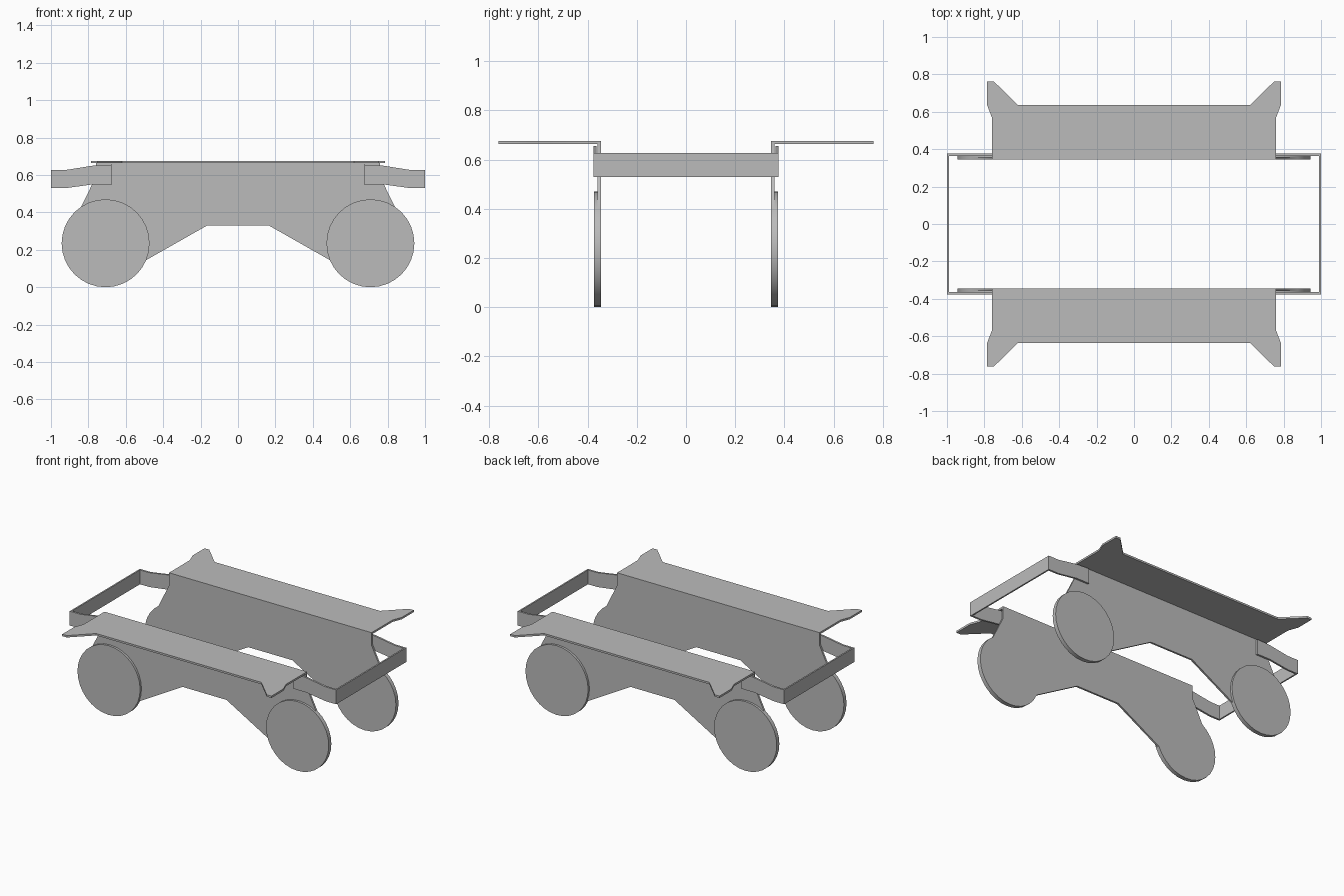
import bpy
import bmesh
from math import cos, sin, tau
from mathutils import Vector

if "Cube" in bpy.data.objects:
    bpy.data.objects.remove(bpy.data.objects["Cube"], do_unlink=True)

grey = bpy.data.materials.new("plain_grey")
grey.use_nodes = True
colour = (0.5, 0.5, 0.5, 1)
grey.diffuse_color = colour
grey.node_tree.nodes["Principled BSDF"].inputs["Base Color"].default_value = colour

# Shared sizes
INNER, OUTER = 0.346, 0.359      # side plate faces
DISC_FACE, RAIL_FACE = 0.374, 0.376
DISC_X, RADIUS, SIDES = 0.708, 0.235, 32
SHEET_LOW, SHEET_TOP = 0.663, 0.676


def arc(first, last):
    return [(DISC_X + RADIUS * cos(tau * i / SIDES),
             RADIUS + RADIUS * sin(tau * i / SIDES)) for i in range(first, last)]


def both_halves(points):
    return points + [(-x, v) for x, v in reversed(points)]


def prism(name, outline, axis, low, high, mirror_x=False, mirror_y=False):
    """Extrude an outline along y (outline in xz) or z (outline in xy)."""
    bm = bmesh.new()
    place = (lambda a, b: (a, low, b)) if axis == "y" else (lambda a, b: (a, b, low))
    face = bm.faces.new([bm.verts.new(place(a, b)) for a, b in outline])
    moved = bmesh.ops.extrude_face_region(bm, geom=[face])["geom"]
    depth = high - low
    offset = Vector((0, depth, 0)) if axis == "y" else Vector((0, 0, depth))
    bmesh.ops.translate(bm, vec=offset,
                        verts=[g for g in moved if isinstance(g, bmesh.types.BMVert)])
    bmesh.ops.recalc_face_normals(bm, faces=bm.faces)
    mesh = bpy.data.meshes.new(name)
    bm.to_mesh(mesh)
    bm.free()
    mesh.materials.append(grey)
    obj = bpy.data.objects.new(name, mesh)
    bpy.context.collection.objects.link(obj)
    if mirror_x or mirror_y:
        mod = obj.modifiers.new("Mirror", "MIRROR")
        mod.use_axis = (mirror_x, mirror_y, False)
        mod.use_mirror_merge = False
    bpy.ops.object.select_all(action="DESELECT")
    obj.select_set(True)
    bpy.context.view_layer.objects.active = obj
    bpy.ops.object.shade_smooth_by_angle()
    return obj


# Side plates: arched underside, rounded feet, narrow top
plate = [(0.165, 0.33)] + arc(18, 38) + [(0.76, 0.59), (0.76, SHEET_LOW)]
prism("side_plates", both_halves(plate), "y", INNER, OUTER, mirror_y=True)

# Round discs on the outside of the feet
prism("wheel_discs", arc(0, SIDES), "y", OUTER, DISC_FACE, True, True)

# Flat top sheets with pointed corner horns
sheet = [(0.76, INNER), (0.76, 0.57), (0.785, 0.635),
         (0.785, 0.763), (0.75, 0.763), (0.62, 0.635)]
prism("top_sheets", both_halves(sheet), "z", SHEET_LOW, SHEET_TOP, mirror_y=True)

# Cranked bumper arms fixed to the plates
arm = [(0.675, 0.55), (0.775, 0.55), (0.92, 0.53), (1, 0.53),
       (1, 0.627), (0.92, 0.627), (0.775, 0.65), (0.675, 0.655)]
prism("bumper_arms", arm, "y", OUTER + 0.004, RAIL_FACE, True, True)

# Bumper cross bars at both ends
bar = [(0.99, 0.53), (1, 0.53), (1, 0.627), (0.99, 0.627)]
prism("bumper_bars", bar, "y", -OUTER - 0.004, OUTER + 0.004, mirror_x=True)
